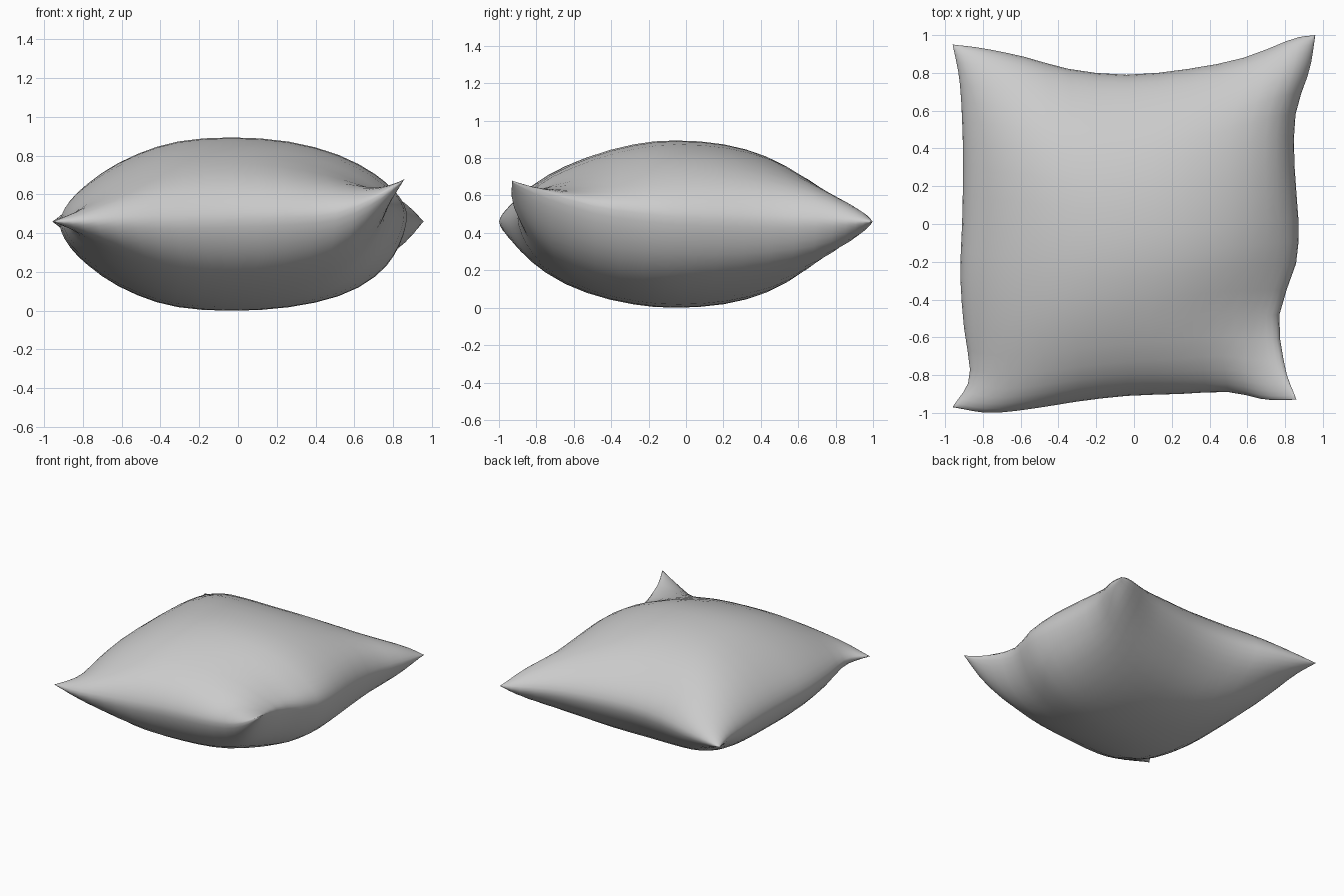
import bpy, bmesh, math
from mathutils import Vector

if "Cube" in bpy.data.objects:
    bpy.data.objects.remove(bpy.data.objects["Cube"])

N = 24            # grid segments per side
MID = 0.447       # half thickness and mid height

# Seam of each side, nine points (x, y, z) from corner to corner
FRONT = [(-.96, -.97, .46), (-.76, -1.0, .46), (-.52, -.975, .46), (-.30, -.94, .46),
         (-.04, -.91, .47), (.24, -.90, .48), (.50, -.89, .50), (.70, -.93, .58), (.86, -.93, .68)]
BACK = [(-.96, .95, .46), (-.80, .93, .46), (-.58, .885, .46), (-.34, .82, .46),
        (-.04, .79, .46), (.28, .82, .46), (.58, .88, .46), (.84, .98, .46), (.96, 1.0, .46)]
LEFT = [(-.96, -.97, .46), (-.87, -.81, .46), (-.90, -.55, .45), (-.92, -.27, .45),
        (-.91, 0, .45), (-.905, .30, .45), (-.91, .55, .45), (-.925, .77, .46), (-.96, .95, .46)]
RIGHT = [(.86, -.93, .68), (.80, -.76, .62), (.77, -.48, .54), (.86, -.20, .50),
         (.87, .03, .48), (.85, .30, .47), (.855, .58, .46), (.93, .82, .46), (.96, 1.0, .46)]
KNOTS = [(k,) for k in (-1, -.83, -.58, -.30, 0, .30, .58, .83, 1)]


def sample(points, t):
    """Catmull-Rom through the points, t in 0..1"""
    s = t * (len(points) - 1)
    i = min(int(s), len(points) - 2)
    f = s - i
    b, c = Vector(points[i]+(0,)), Vector(points[i + 1]+(0,))
    a = Vector(points[i - 1]+(0,)) if i > 0 else 2 * b - c
    d = Vector(points[i + 2]+(0,)) if i + 2 < len(points) else 2 * c - b
    return 0.5 * (2 * b + (c - a) * f + (2 * a - 5 * b + 4 * c - d) * f * f
                  + (3 * b - a - 3 * c + d) * f ** 3)


def surface(i, j, sign):
    """Patch spanned by the four seams, puffed up or down"""
    s, t = [0.5 + 0.5 * math.sin(math.pi / 2 * (2 * k / N - 1)) for k in (i, j)]
    u, v = [max(-1, min(1, sample(KNOTS, k)[0])) for k in (s, t)]
    a, b = (u + 1) / 2, (v + 1) / 2
    p = (sample(FRONT, s) * (1 - b) + sample(BACK, s) * b
         + sample(LEFT, t) * (1 - a) + sample(RIGHT, t) * a)
    corners = [Vector(c+(0,)) for c in (FRONT[0], FRONT[-1], BACK[0], BACK[-1])]
    p -= (corners[0] * (1 - a) * (1 - b) + corners[1] * a * (1 - b)
          + corners[2] * (1 - a) * b + corners[3] * a * b)
    puff = (max(0, 1 - abs(u) ** 2.2) * max(0, 1 - abs(v) ** 2.2)) ** 0.57
    return Vector((p.x, p.y, p.z * (1 - puff) + MID * puff + sign * MID * puff))


# Pillow: two puffed faces joined at the seam
bm = bmesh.new()
for sign in (1, -1):
    grid = [[bm.verts.new(surface(i, j, sign)) for j in range(N + 1)] for i in range(N + 1)]
    for i in range(N):
        for j in range(N):
            quad = [grid[i][j], grid[i + 1][j], grid[i + 1][j + 1], grid[i][j + 1]]
            bm.faces.new(quad if sign > 0 else quad[::-1])
bmesh.ops.remove_doubles(bm, verts=bm.verts, dist=0.0005)
bmesh.ops.recalc_face_normals(bm, faces=bm.faces)
for f in bm.faces:
    f.smooth = True
mesh = bpy.data.meshes.new("pillow")
bm.to_mesh(mesh)
bm.free()
pillow = bpy.data.objects.new("pillow", mesh)
bpy.context.collection.objects.link(pillow)
